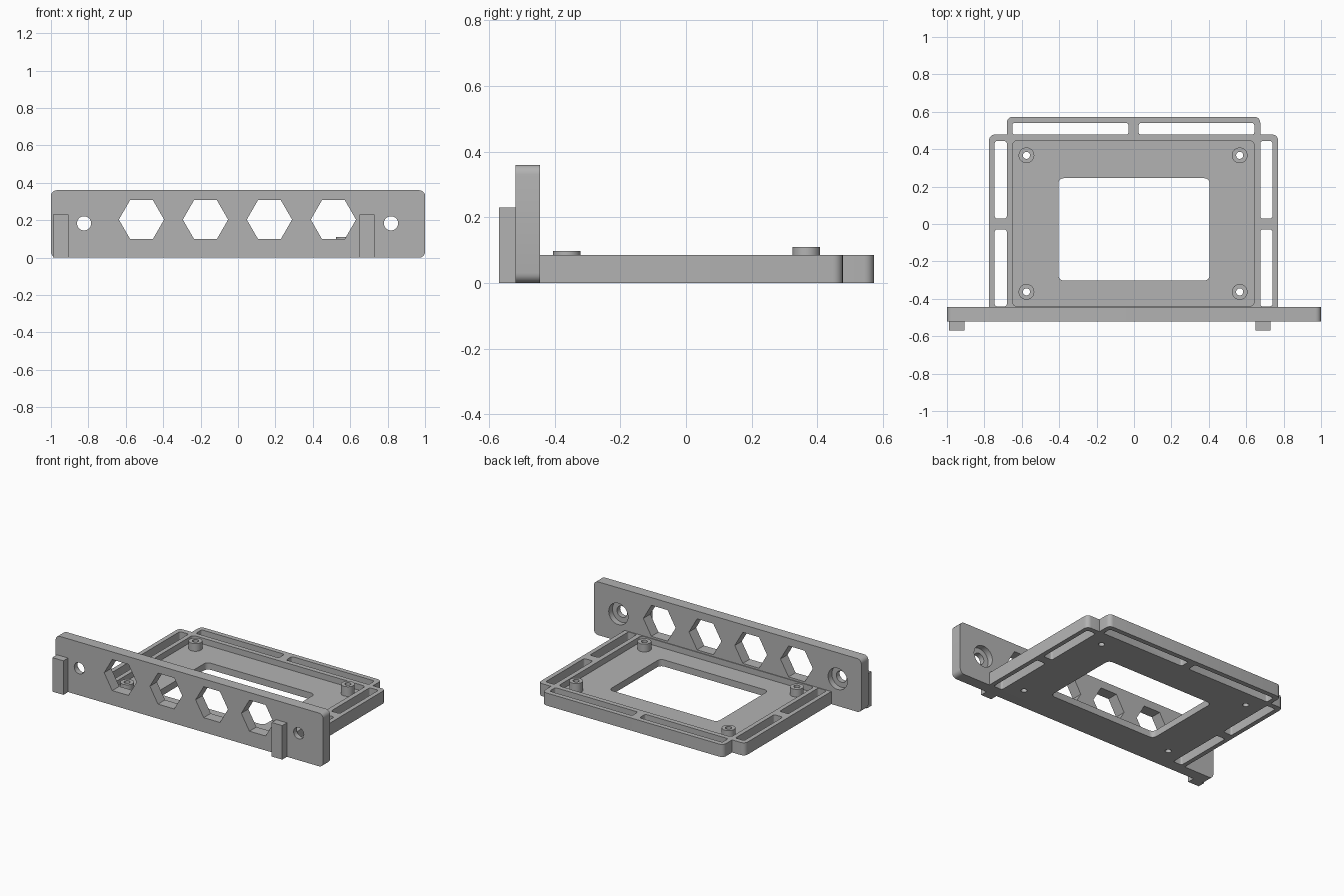
import bpy, bmesh
from math import cos, sin, pi, radians
from mathutils import Matrix, Vector

cube = bpy.data.objects.get("Cube")
if cube:
    bpy.data.objects.remove(cube, do_unlink=True)

grey = bpy.data.materials.new("plain grey")
grey.use_nodes = True
grey.diffuse_color = (0.45, 0.45, 0.45, 1)
grey.node_tree.nodes["Principled BSDF"].inputs["Base Color"].default_value = (0.45, 0.45, 0.45, 1)

UPRIGHT = Matrix.Rotation(pi / 2, 4, "X")   # outline (x, z), depth towards -y


def fillet(points, r, steps=5):
    """Round every right-angled corner of an outline."""
    out = []
    pts = [Vector(p) for p in points]
    for i, p in enumerate(pts):
        a = (pts[i - 1] - p).normalized() * r
        b = (pts[(i + 1) % len(pts)] - p).normalized() * r
        for k in range(steps + 1):
            t = k / steps * pi / 2
            out.append(p + a * (1 - sin(t)) + b * (1 - cos(t)))
    return out


def rect(x0, x1, y0, y1, r=0.0):
    pts = [(x0, y0), (x1, y0), (x1, y1), (x0, y1)]
    return fillet(pts, r) if r else pts


def ring(x, y, r, n=32):
    return [(x + r * cos(2 * pi * k / n), y + r * sin(2 * pi * k / n)) for k in range(n)]


def prism(name, outline, low, high, matrix=None):
    bm = bmesh.new()
    base = bm.faces.new([bm.verts.new((p[0], p[1], low)) for p in outline])
    top = bmesh.ops.extrude_face_region(bm, geom=[base])["geom"]
    bmesh.ops.translate(bm, vec=(0, 0, high - low),
                        verts=[v for v in top if isinstance(v, bmesh.types.BMVert)])
    if matrix:
        bm.transform(matrix)
    bmesh.ops.recalc_face_normals(bm, faces=bm.faces)
    mesh = bpy.data.meshes.new(name)
    bm.to_mesh(mesh)
    bm.free()
    mesh.materials.append(grey)
    obj = bpy.data.objects.new(name, mesh)
    bpy.context.collection.objects.link(obj)
    return obj


def combine(target, other, operation="DIFFERENCE"):
    mod = target.modifiers.new("combine", "BOOLEAN")
    mod.object, mod.operation, mod.solver = other, operation, "EXACT"
    bpy.context.view_layer.objects.active = target
    bpy.ops.object.modifier_apply(modifier=mod.name)
    bpy.data.objects.remove(other, do_unlink=True)


def smooth(obj):
    bpy.ops.object.select_all(action="DESELECT")
    obj.select_set(True)
    bpy.context.view_layer.objects.active = obj
    bpy.ops.object.shade_smooth_by_angle(angle=radians(30))


WALL, FLOOR, FRONT = 0.085, 0.045, -0.445

# Tray slab with the stepped back outline
tray = prism("tray", rect(-0.775, 0.77, FRONT, 0.478, 0.03), 0, WALL)
combine(tray, prism("front_edge", rect(-0.775, 0.77, FRONT, -0.35), 0, WALL), "UNION")
combine(tray, prism("back_frame", rect(-0.68, 0.675, 0.3, 0.573, 0.03), 0, WALL), "UNION")

# Recessed floor and central window
combine(tray, prism("pocket", rect(-0.65, 0.643, -0.44, 0.445, 0.025), FLOOR, 1))
combine(tray, prism("window", rect(-0.405, 0.405, -0.303, 0.245, 0.03), -1, 1))

# Open slots in the side and back frames, parted by ribs
for x0, x1 in ((-0.745, -0.68), (0.675, 0.74)):
    for y0, y1 in ((-0.44, -0.03), (0.03, 0.443)):
        combine(tray, prism("slot", rect(x0, x1, y0, y1, 0.012), -1, 1))
for x0, x1 in ((-0.65, -0.03), (0.025, 0.643)):
    combine(tray, prism("slot", rect(x0, x1, 0.478, 0.54, 0.012), -1, 1))

# Screw bosses with through holes
for x in (-0.575, 0.565):
    for y in (-0.363, 0.367):
        top = 0.11 if x > 0 and y > 0 else 0.097
        combine(tray, prism("boss", ring(x, y, 0.042), 0.02, top), "UNION")
        combine(tray, prism("screw_hole", ring(x, y, 0.019), -1, 1))
smooth(tray)

# Upright front plate with hexagonal openings and counterbored holes
plate = prism("front_plate", rect(-1, 1, 0, 0.36, 0.03), -FRONT, 0.52, UPRIGHT)
for i in range(4):
    combine(plate, prism("hexagon", ring(-0.516 + i * 0.342, 0.203, 0.121, 6), 0, 1, UPRIGHT))
for x in (-0.823, 0.818):
    combine(plate, prism("bolt_hole", ring(x, 0.183, 0.038), 0, 1, UPRIGHT))
    combine(plate, prism("counterbore", ring(x, 0.183, 0.072), 0, 0.485, UPRIGHT))
smooth(plate)

# Two-piece stops on the front face
for side, x0, x1 in (("right", -0.99, -0.907), ("left", 0.65, 0.73)):
    prism(side + "_lower_stop", rect(x0, x1, 0, 0.133), 0.52, 0.57, UPRIGHT)
    prism(side + "_upper_stop", rect(x0, x1, 0.133, 0.23), 0.52, 0.57, UPRIGHT)
